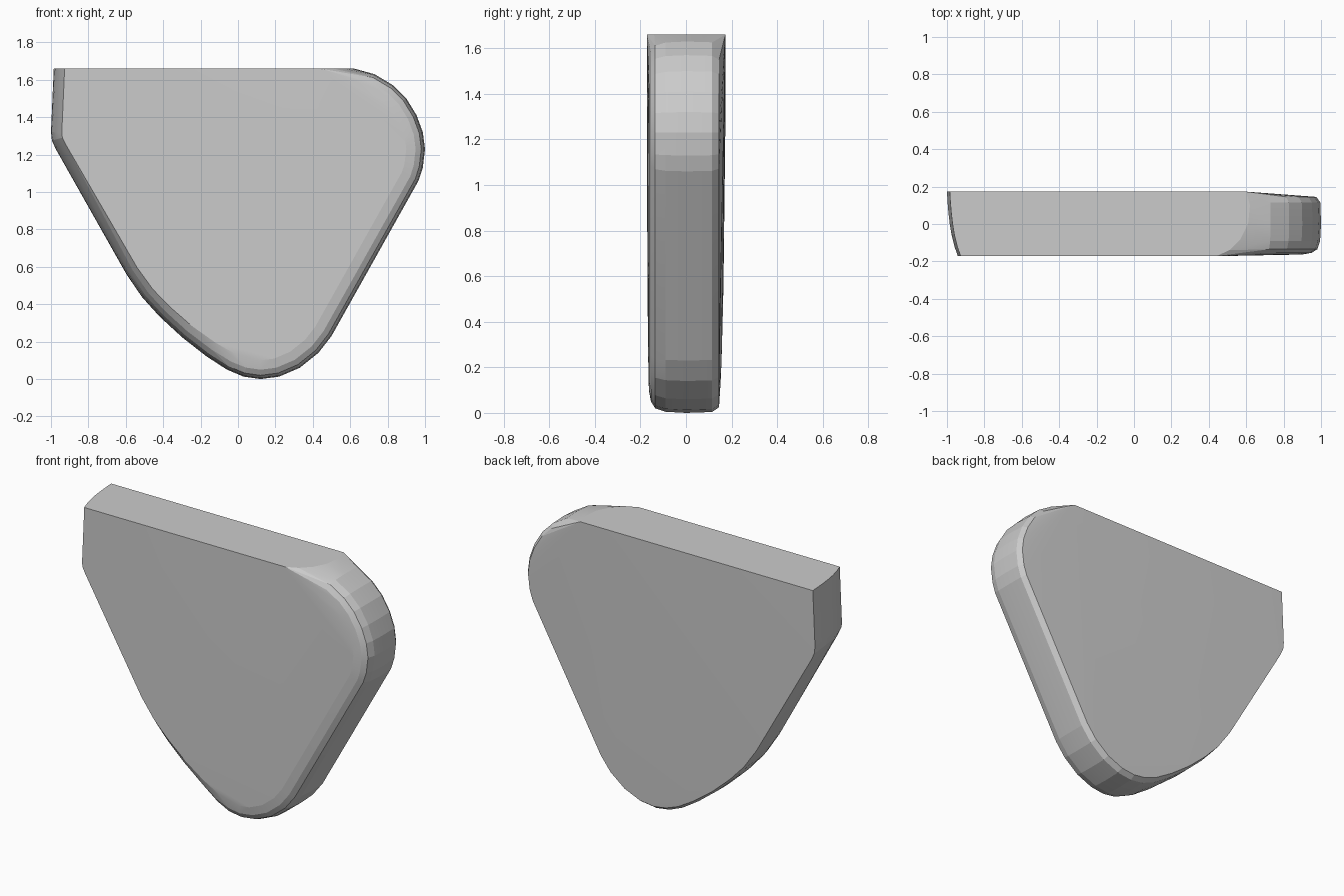
import bpy, bmesh
from mathutils import Vector

if "Cube" in bpy.data.objects:
    bpy.data.objects.remove(bpy.data.objects["Cube"])

TOP = 1.66
# Silhouette (x, z, blend): blend 0 = bevelled left edge, 1 = rounded right edge
OUTLINE = [
    (-0.985, TOP, 0), (-1.0, 1.32, 0), (-0.995, 1.275, 0), (-0.975, 1.23, 0.02),
    (-0.60, 0.56, 0.3), (-0.515, 0.435, 0.4), (-0.42, 0.33, 0.5), (-0.30, 0.22, 0.6),
    (-0.17, 0.12, 0.75), (-0.06, 0.05, 0.9), (0.03, 0.013, 1), (0.12, 0.0, 1),
    (0.22, 0.013, 1), (0.33, 0.06, 1), (0.43, 0.14, 1), (0.50, 0.23, 1),
    (0.965, 1.06, 1), (0.988, 1.13, 1), (1.0, 1.23, 1), (0.988, 1.32, 1),
    (0.955, 1.41, 1), (0.90, 1.50, 1), (0.83, 1.57, 1), (0.73, 1.63, 1), (0.61, TOP, 1),
]
# Edge profiles as (y, inset), back to front
LEFT = [(.173, 0), (.12, .003), (.06, .008), (0, .015), (-.06, .025), (-.12, .04), (-.172, .058)]
RIGHT = [(.145, .025), (.115, .004), (0, 0), (-.09, .005), (-.135, .02), (-.154, .05), (-.163, .10)]

bm = bmesh.new()
for i, (x, z, t) in enumerate(OUTLINE[:-1]):
    # Inward direction from the neighbouring points
    if i == 0:
        inward = Vector((1, 0))
    else:
        a, b = OUTLINE[i - 1], OUTLINE[i + 1]
        d = Vector((b[0] - a[0], b[1] - a[1])).normalized()
        inward = Vector((-d.y, d.x))
    for (yl, il), (yr, ir) in zip(LEFT, RIGHT):
        y, inset = yl + (yr - yl) * t, il + (ir - il) * t
        bm.verts.new((x + inward.x * inset, y, z + inward.y * inset))

# Right end of the flat top, slanting forward to the front edge
for x, y in [(0.60, .173), (0.62, .10), (0.61, 0), (0.57, -.08), (0.51, -.14), (0.44, -.172)]:
    bm.verts.new((x, y, TOP))

# Convex rounded body
result = bmesh.ops.convex_hull(bm, input=bm.verts[:])
loose = [v for v in bm.verts if not v.link_faces]
bmesh.ops.delete(bm, geom=loose, context='VERTS')
bmesh.ops.recalc_face_normals(bm, faces=bm.faces[:])
mesh = bpy.data.meshes.new("rounded_wedge")
bm.to_mesh(mesh)
bm.free()
body = bpy.data.objects.new("rounded_wedge", mesh)
bpy.context.collection.objects.link(body)

# Soften the shallow facets, keep the crisp rims
bpy.context.view_layer.objects.active = body
body.select_set(True)
bpy.ops.object.shade_smooth_by_angle(angle=0.15)
